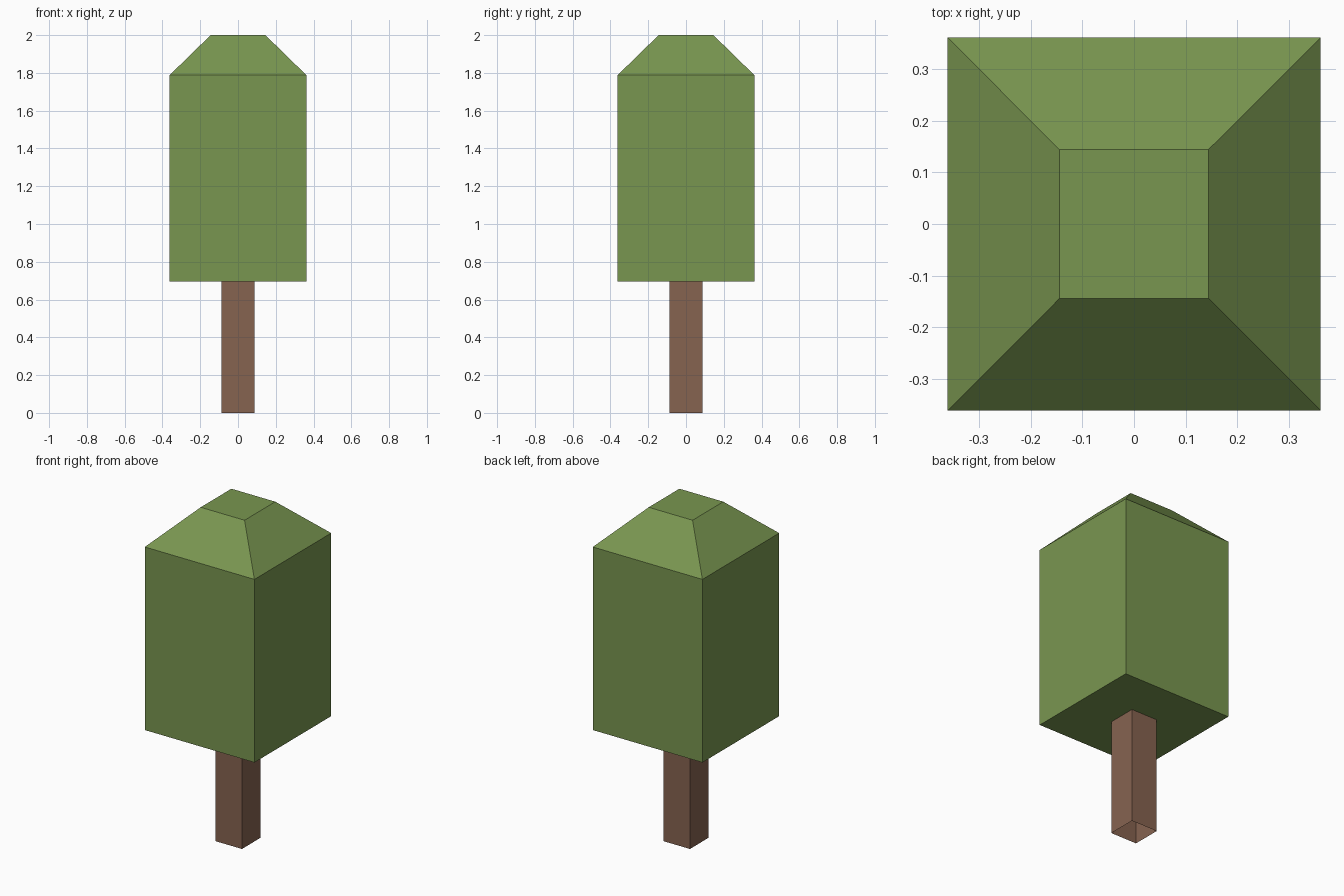
import bpy, bmesh

if "Cube" in bpy.data.objects:
    bpy.data.objects.remove(bpy.data.objects["Cube"])


def material(name, rgb):
    # sRGB 0-255 to linear
    lin = [((c / 255 + 0.055) / 1.055) ** 2.4 for c in rgb]
    mat = bpy.data.materials.new(name)
    mat.diffuse_color = (*lin, 1)
    mat.use_nodes = True
    mat.node_tree.nodes["Principled BSDF"].inputs["Base Color"].default_value = mat.diffuse_color
    return mat


def square_stack(name, rings, mat, cap_bottom, cap_top):
    """Loft square rings given as (half width, height)."""
    bm = bmesh.new()
    loops = [[bm.verts.new((sx * r, sy * r, z))
              for sx, sy in ((-1, -1), (1, -1), (1, 1), (-1, 1))]
             for r, z in rings]
    for low, high in zip(loops, loops[1:]):
        for i in range(4):
            j = (i + 1) % 4
            bm.faces.new((low[i], low[j], high[j], high[i]))
    if cap_bottom:
        bm.faces.new(loops[0][::-1])
    if cap_top:
        bm.faces.new(loops[-1])
    mesh = bpy.data.meshes.new(name)
    bm.to_mesh(mesh)
    bm.free()
    mesh.materials.append(mat)
    obj = bpy.data.objects.new(name, mesh)
    bpy.context.collection.objects.link(obj)
    return obj


leaf_green = material("leaf green", (121, 150, 80))
bark_brown = material("bark brown", (134, 99, 80))

# Trunk: open square tube, its top hidden against the foliage
square_stack("trunk", [(0.087, 0), (0.087, 0.695)], bark_brown, False, False)

# Foliage: tall block with a tapered top
square_stack("foliage", [(0.362, 0.695), (0.362, 1.788), (0.145, 2.0)],
             leaf_green, True, True)
